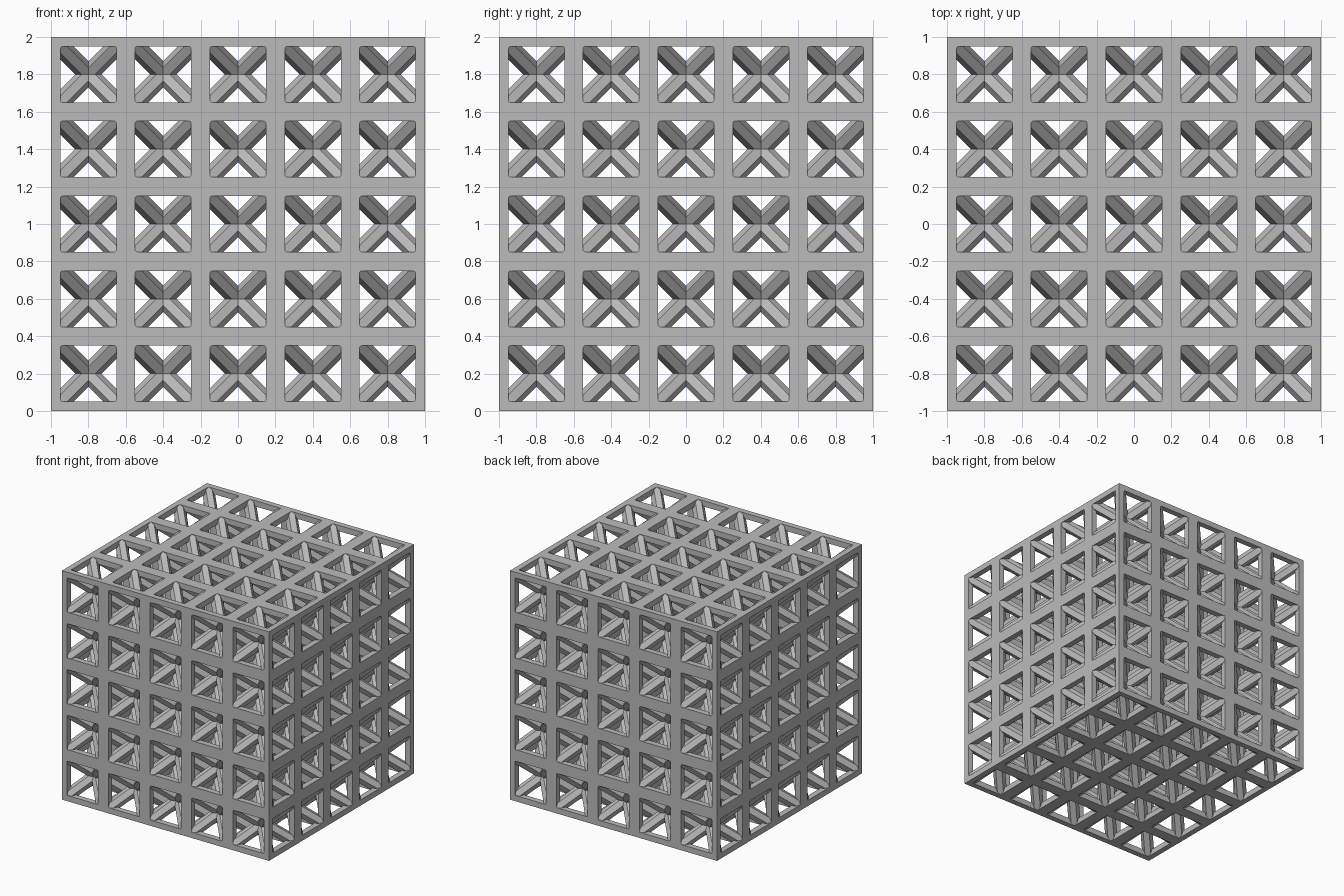
import bpy
import bmesh
import math
from itertools import product
from mathutils import Matrix, Vector

if "Cube" in bpy.data.objects:
    bpy.data.objects.remove(bpy.data.objects["Cube"], do_unlink=True)

CELLS = 5
CELL = 2 / CELLS
HALF_BAR = 0.05
BRACE_RADIUS = 0.05

grey = bpy.data.materials.new("mid grey")
grey.use_nodes = True
colour = (0.5, 0.5, 0.5, 1)
grey.diffuse_color = colour
grey.node_tree.nodes["Principled BSDF"].inputs["Base Color"].default_value = colour


def add_object(name, bm):
    mesh = bpy.data.meshes.new(name)
    bm.to_mesh(mesh)
    bm.free()
    mesh.materials.append(grey)
    obj = bpy.data.objects.new(name, mesh)
    bpy.context.collection.objects.link(obj)
    return obj


# Square-bar frame: grid blocks with two or more even indices are solid
ticks = [-1]
for i in range(CELLS):
    ticks += [-1 + i * CELL + HALF_BAR, -1 + (i + 1) * CELL - HALF_BAR]
ticks.append(1)
# Outer bars are half width, inner bars full width
blocks = len(ticks) - 1


def solid(index):
    inside = all(0 <= k < blocks for k in index)
    return inside and sum(k % 2 == 0 for k in index) >= 2


bm = bmesh.new()
corners = {}


def corner(index):
    if index not in corners:
        x, y, z = (ticks[k] for k in index)
        corners[index] = bm.verts.new((x, y, z + 1))
    return corners[index]


for index in product(range(blocks), repeat=3):
    if not solid(index):
        continue
    for axis, side in product(range(3), (0, 1)):
        neighbour = list(index)
        neighbour[axis] += 2 * side - 1
        if solid(neighbour):
            continue
        u, v = (axis + 1) % 3, (axis + 2) % 3
        loop = []
        for du, dv in ((0, 0), (1, 0), (1, 1), (0, 1)):
            p = list(index)
            p[axis] += side
            p[u] += du
            p[v] += dv
            loop.append(corner(tuple(p)))
        bm.faces.new(loop if side else loop[::-1])
add_object("lattice_frame", bm)

# Four six-sided diagonal braces crossing in one cell, trimmed to the cell
bm = bmesh.new()
for sx, sy in product((-1, 1), repeat=2):
    part = bmesh.new()
    axis = Vector((sx, sy, 1)).normalized()
    across = Vector((sx, sy, -2)).normalized()   # direction of a prism edge
    turn = Matrix((across, axis.cross(across), axis)).transposed().to_4x4()
    bmesh.ops.create_cone(part, cap_ends=True, segments=6, radius1=BRACE_RADIUS,
                          radius2=BRACE_RADIUS, depth=CELL * 2.4, matrix=turn)
    for k, side in product(range(3), (-1, 1)):
        normal = Vector((0, 0, 0))
        normal[k] = side
        cut = bmesh.ops.bisect_plane(
            part, geom=part.verts[:] + part.edges[:] + part.faces[:],
            plane_co=normal * (CELL / 2 - 0.001), plane_no=normal, clear_outer=True)
        edges = [e for e in cut["geom_cut"] if isinstance(e, bmesh.types.BMEdge)]
        if edges:
            bmesh.ops.holes_fill(part, edges=edges, sides=0)
    bmesh.ops.recalc_face_normals(part, faces=part.faces[:])
    piece = bpy.data.meshes.new("brace_piece")
    part.to_mesh(piece)
    part.free()
    bm.from_mesh(piece)
    bpy.data.meshes.remove(piece)

braces = add_object("diagonal_braces", bm)
first = -1 + CELL / 2
braces.location = (first, first, first + 1)

# Repeat the braces through every cell
for k, name in enumerate(("across", "deep", "up")):
    array = braces.modifiers.new("repeat_" + name, 'ARRAY')
    array.count = CELLS
    array.use_relative_offset = False
    array.use_constant_offset = True
    step = [0, 0, 0]
    step[k] = CELL
    array.constant_offset_displace = step
